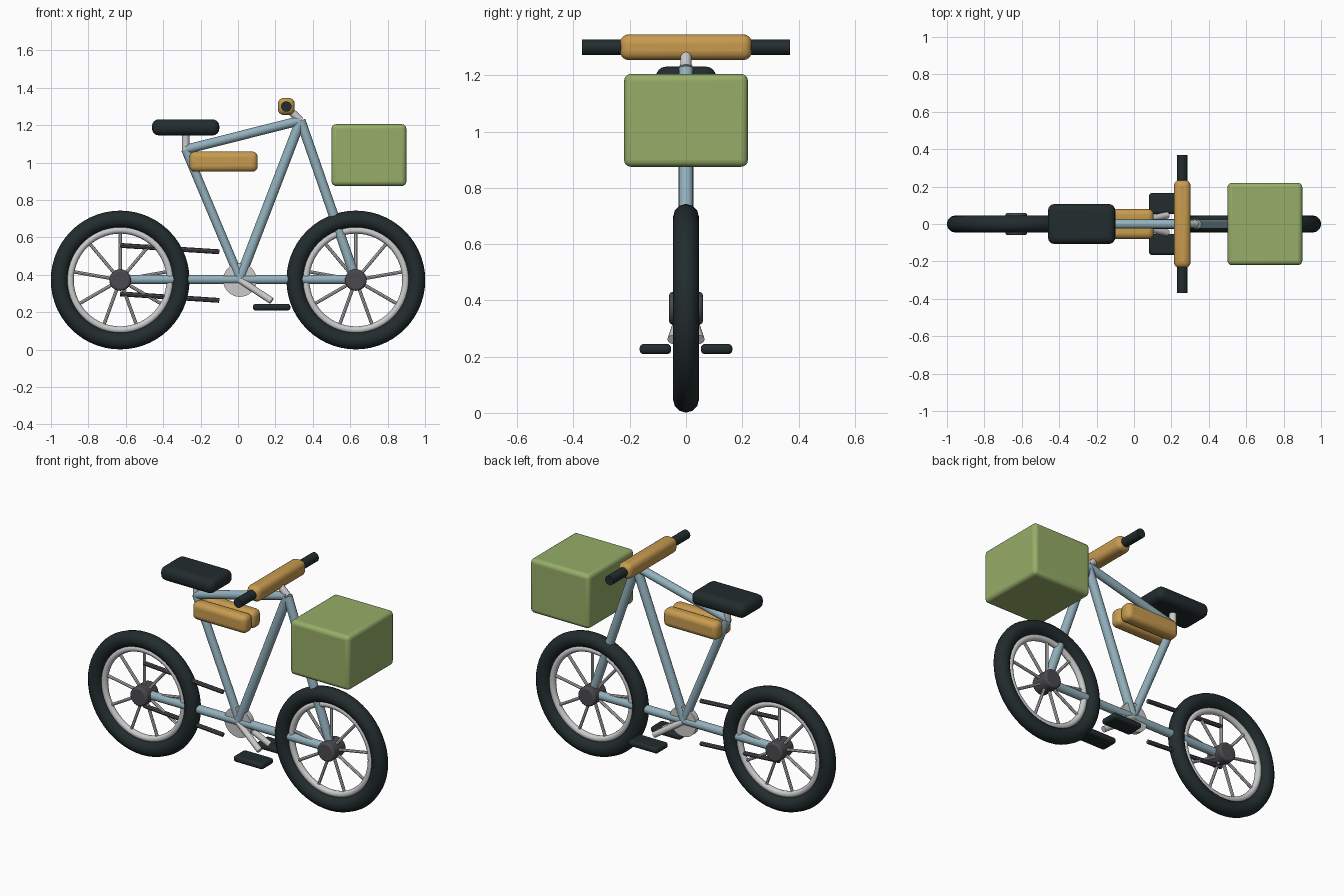
import bpy, math
from mathutils import Vector

if "Cube" in bpy.data.objects:
    bpy.data.objects.remove(bpy.data.objects["Cube"])


def mat(name, rgb):
    m = bpy.data.materials.new(name)
    m.diffuse_color = (*rgb, 1)
    m.use_nodes = True
    m.node_tree.nodes["Principled BSDF"].inputs["Base Color"].default_value = m.diffuse_color
    return m


BLUE = mat("frame_blue", (0.29, 0.44, 0.51))
BLACK = mat("rubber_black", (0.016, 0.025, 0.027))
DARK = mat("dark_metal", (0.07, 0.07, 0.08))
ORANGE = mat("leather_orange", (0.58, 0.33, 0.08))
GREEN = mat("basket_green", (0.31, 0.42, 0.14))


def finish(name, m=None):
    o = bpy.context.object
    o.name = name
    if m:
        o.data.materials.append(m)
    bpy.ops.object.shade_smooth_by_angle(angle=math.radians(40))
    return o


def bevel(o, width, segments=4):
    b = o.modifiers.new("bevel", 'BEVEL')
    b.width = width
    b.segments = segments
    b.limit_method = 'ANGLE'


def rod(name, a, b, r, m=None, sides=16):
    a, b = Vector(a), Vector(b)
    d = b - a
    bpy.ops.mesh.primitive_cylinder_add(vertices=sides, radius=r, depth=d.length, location=(a + b) / 2)
    bpy.context.object.rotation_euler = d.to_track_quat('Z', 'Y').to_euler()
    return finish(name, m)


def box(name, center, size, width, m=None):
    bpy.ops.mesh.primitive_cube_add(size=1, location=center)
    o = bpy.context.object
    for v in o.data.vertices:
        v.co = [c * s for c, s in zip(v.co, size)]
    finish(name, m)
    bevel(o, width)
    return o


def ring(name, x, major, minor, m=None):
    bpy.ops.mesh.primitive_torus_add(major_radius=major, minor_radius=minor, major_segments=56,
                                     minor_segments=12, location=(x, 0, AXLE),
                                     rotation=(math.pi / 2, 0, 0))
    return finish(name, m)


AXLE = 0.372

# wheels: tyre, rim, hub and nine spokes each
for side, x in (("rear", -0.63), ("front", 0.63)):
    ring(side + "_tyre", x, 0.325, 0.046, BLACK)
    ring(side + "_rim", x, 0.267, 0.019)
    bevel(rod(side + "_hub", (x, -0.06, AXLE), (x, 0.06, AXLE), 0.058, DARK, 24), 0.012, 3)
    for i in range(9):
        a = math.radians(90 + 40 * i)
        rod(f"{side}_spoke_{i + 1}", (x, 0, AXLE),
            (x + 0.265 * math.cos(a), 0, AXLE + 0.265 * math.sin(a)), 0.009, None, 8)

# frame tubes
crank = (0.01, 0, 0.38)
seat_top = (-0.28, 0, 1.07)
head = (0.335, 0, 1.225)
rod("bottom_tube", (-0.63, 0, 0.375), (0.63, 0, 0.375), 0.025, BLUE)
rod("seat_tube", crank, seat_top, 0.024, BLUE)
rod("down_tube", crank, head, 0.027, BLUE)
rod("top_tube", seat_top, head, 0.025, BLUE)
rod("front_fork", head, (0.63, 0, 0.375), 0.026, BLUE)

# seat and post
rod("seat_post", (-0.28, 0, 1.05), (-0.28, 0, 1.17), 0.02)
box("seat", (-0.28, 0, 1.188), (0.36, 0.214, 0.086), 0.036, BLACK)

# handlebar, stem and grips
rod("stem", head, (0.258, 0, 1.297), 0.02)
box("handlebar", (0.258, 0, 1.3), (0.09, 0.47, 0.092), 0.032, ORANGE)
for side, s in (("left", 1), ("right", -1)):
    rod(side + "_grip", (0.258, s * 0.2, 1.3), (0.258, s * 0.37, 1.3), 0.028, BLACK)

# front basket and twin tool rolls
box("basket", (0.7, 0, 1.04), (0.4, 0.44, 0.33), 0.024, GREEN)
for side, s in (("left", 1), ("right", -1)):
    box(side + "_tool_roll", (-0.077, s * 0.04, 1.005), (0.365, 0.08, 0.108), 0.03, ORANGE)

# drivetrain: chainring, chain runs, cranks and pedals
rod("chainring", (0.01, -0.017, AXLE), (0.01, 0.017, AXLE), 0.09, None, 32)
rod("upper_chain", (-0.63, 0, 0.557), (-0.1, 0, 0.523), 0.013, DARK, 8)
rod("lower_chain", (-0.63, 0, 0.298), (-0.1, 0, 0.263), 0.013, DARK, 8)
for side, s in (("left", 1), ("right", -1)):
    rod(side + "_crank", (0.01, s * 0.01, AXLE), (0.18, s * 0.048, 0.26), 0.018)
    box(side + "_pedal", (0.18, s * 0.109, 0.227), (0.2, 0.112, 0.036), 0.015, BLACK)
